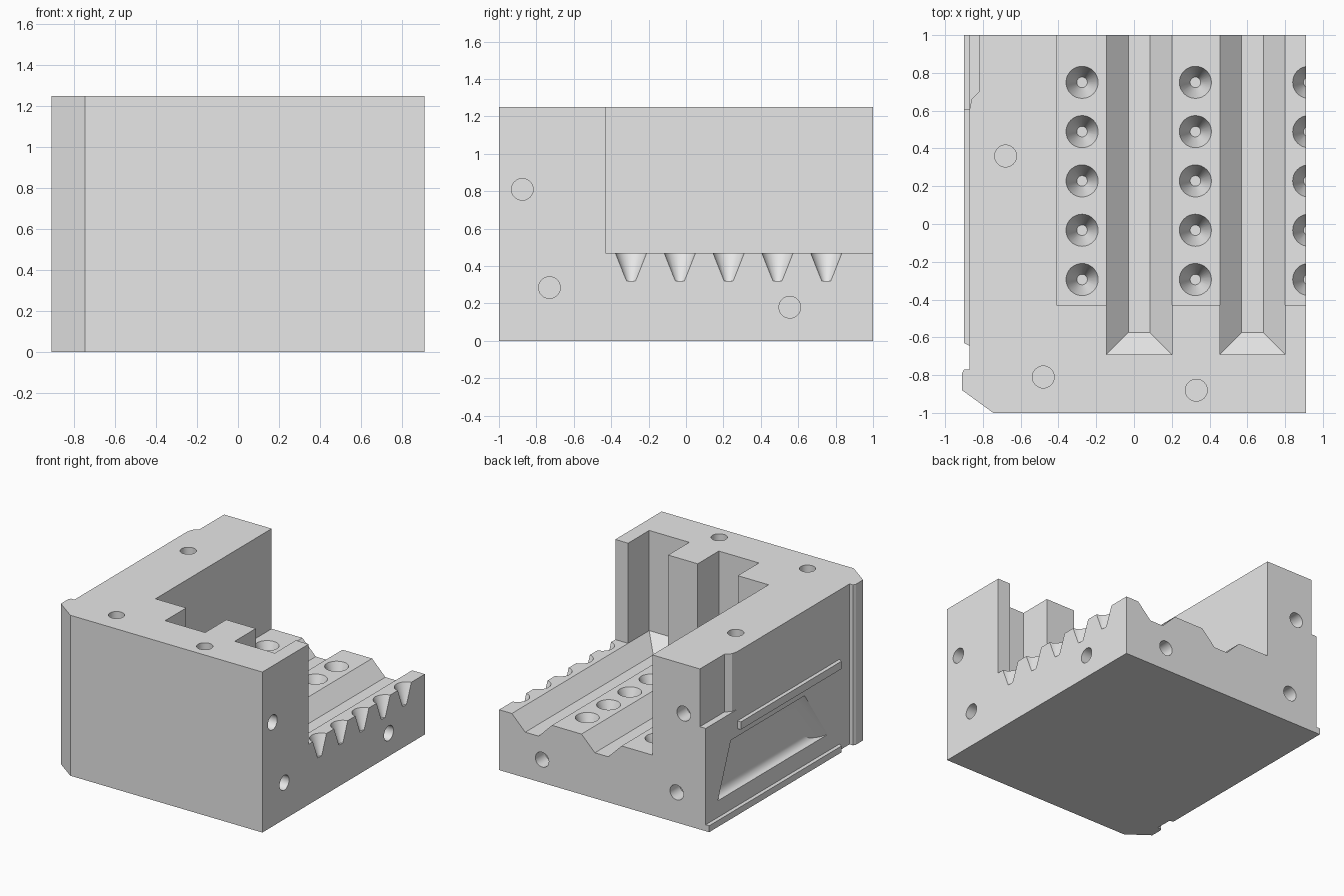
import bpy, bmesh
from math import sin, cos, radians, pi
from mathutils import Matrix, Vector

cube = bpy.data.objects.get("Cube")
if cube:
    bpy.data.objects.remove(cube, do_unlink=True)

grey = bpy.data.materials.new("light_grey")
grey.use_nodes = True
grey.diffuse_color = (0.8, 0.8, 0.8, 1)
grey.node_tree.nodes["Principled BSDF"].inputs["Base Color"].default_value = (0.8, 0.8, 0.8, 1)


def finish(bm, name):
    bmesh.ops.recalc_face_normals(bm, faces=bm.faces)
    mesh = bpy.data.meshes.new(name)
    bm.to_mesh(mesh)
    bm.free()
    mesh.materials.append(grey)
    obj = bpy.data.objects.new(name, mesh)
    bpy.context.collection.objects.link(obj)
    return obj


def prism(name, outline, z0, z1):
    bm = bmesh.new()
    face = bm.faces.new([bm.verts.new((x, y, z0)) for x, y in outline])
    new = bmesh.ops.extrude_face_region(bm, geom=[face])["geom"]
    top = [v for v in new if isinstance(v, bmesh.types.BMVert)]
    bmesh.ops.translate(bm, verts=top, vec=(0, 0, z1 - z0))
    return finish(bm, name)


def box(name, x0, x1, y0, y1, z0, z1):
    return prism(name, [(x0, y0), (x1, y0), (x1, y1), (x0, y1)], z0, z1)


def hull(name, points):
    bm = bmesh.new()
    verts = [bm.verts.new(p) for p in points]
    bmesh.ops.convex_hull(bm, input=verts)
    bmesh.ops.delete(bm, geom=[v for v in bm.verts if not v.link_faces], context="VERTS")
    bmesh.ops.dissolve_limit(bm, angle_limit=radians(1), verts=bm.verts, edges=bm.edges)
    return finish(bm, name)


def cone(name, centre, r_low, r_high, depth, axis="Z"):
    turn = {"Z": Matrix(), "X": Matrix.Rotation(pi / 2, 4, "Y"), "Y": Matrix.Rotation(pi / 2, 4, "X")}
    bm = bmesh.new()
    bmesh.ops.create_cone(bm, cap_ends=True, segments=32, radius1=r_low, radius2=r_high,
                          depth=depth, matrix=Matrix.Translation(Vector(centre)) @ turn[axis])
    return finish(bm, name)


# Block with a chamfered front corner and a corner post
block = prism("fixture_block", [(0.91, -1), (0.91, 1), (-0.87, 1), (-0.87, -0.77), (-0.9, -0.77),
                                (-0.91, -0.79), (-0.91, -0.88), (-0.745, -1)], 0, 1.25)


def combine(tool, operation="DIFFERENCE"):
    bpy.ops.object.select_all(action="DESELECT")
    bpy.context.view_layer.objects.active = block
    block.select_set(True)
    mod = block.modifiers.new("combine", "BOOLEAN")
    mod.operation = operation
    mod.solver = "EXACT"
    mod.object = tool
    bpy.ops.object.modifier_apply(modifier=mod.name)
    bpy.data.objects.remove(tool, do_unlink=True)


# Open work area
FLOOR = 0.47
combine(box("work_area", -0.41, 1.2, -0.43, 1.2, FLOOR, 1.5))

# Two sloped channels that run into tall notches in the front wall
SLOPE = 0.115
for x0 in (-0.145, 0.455):
    x1, y0, y1 = x0 + 0.345, -0.69, 1.2
    points = [(x, y, z) for x in (x0, x1) for y in (y0, y1) for z in (FLOOR, 1.5)]
    points += [(x, y, FLOOR - SLOPE) for x in (x0 + SLOPE, x1 - SLOPE) for y in (y0 + SLOPE, y1)]
    combine(hull("channel", points))

# Rows of conical sockets, the last row cut open by the side
for x in (-0.275, 0.325, 0.925):
    for row in range(5):
        combine(cone("socket", (x, 0.75 - 0.261 * row, 0.41), 0.028, 0.0964, 0.18))

# Round holes in the top, side and back
for x, y in ((-0.68, 0.36), (-0.48, -0.81), (0.33, -0.88)):
    combine(cone("top_hole", (x, y, 1.25), 0.058, 0.058, 0.24))
for y, z in ((-0.875, 0.81), (-0.73, 0.285), (0.555, 0.18)):
    combine(cone("side_hole", (0.91, y, z), 0.058, 0.058, 0.24, "X"))
for x, z in ((0.54, 0.18), (-0.68, 0.865), (-0.62, 0.235)):
    combine(cone("back_hole", (x, 1, z), 0.058, 0.058, 0.24, "Y"))

# Upper rear notch in the outer side
combine(prism("rear_notch", [(-0.82, 1.2), (-0.82, 0.70), (-0.86, 0.66), (-0.87, 0.61),
                             (-1.1, 0.61), (-1.1, 1.2)], 0.80, 1.5))

# Shallow slanted recess with a rounded lower edge
profile = [(-0.95, 0.59), (-0.82, 0.59), (-0.95, 0.18)]
for i in range(7):
    a = i * pi / 12
    profile.append((-0.87 + 0.05 * sin(a), 0.18 + 0.07 * (1 - cos(a))))
points = []
for x, z in profile:
    fall = (0.59 - z) / 0.41
    ramp = 4 * max(0, x + 0.87)
    points += [(x, 0.69 + 0.16 * fall, z), (x, -0.34 - 0.16 * fall + ramp, z)]
combine(hull("slanted_recess", points))

# Two guide rails on the outer side
for y_end, z0, z1 in ((1, 0, 0.05), (0.61, 0.65, 0.71)):
    outline = [(-0.85, -0.655), (-0.85, y_end), (-0.9, y_end), (-0.9, -0.63)]
    combine(prism("guide_rail", outline, z0, z1), "UNION")

bpy.ops.object.select_all(action="DESELECT")
block.select_set(True)
bpy.context.view_layer.objects.active = block
bpy.ops.object.shade_smooth_by_angle(angle=radians(25))
